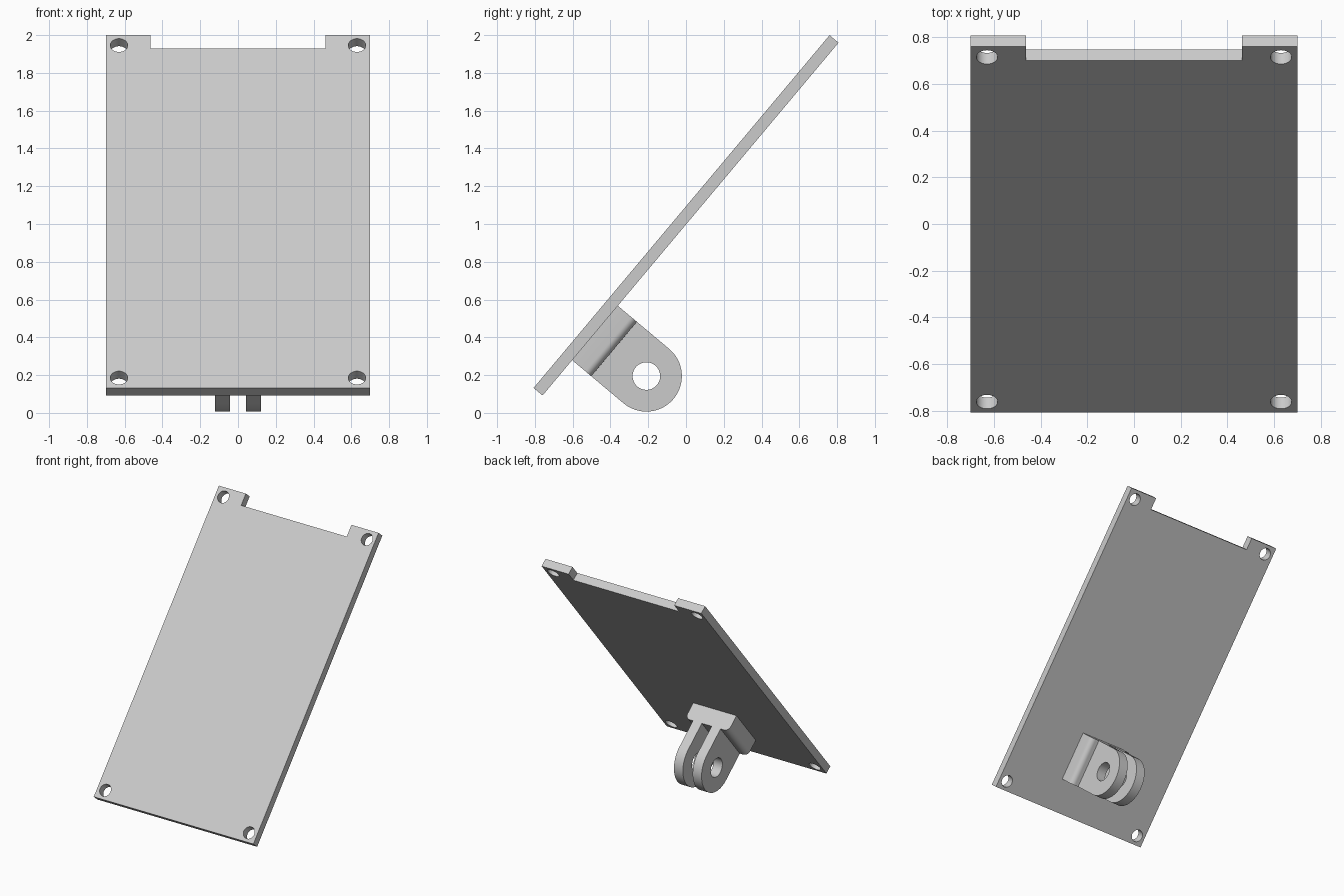
import bpy
import bmesh
from math import cos, sin, pi, radians
from mathutils import Matrix, Vector

cube = bpy.data.objects.get("Cube")
if cube:
    bpy.data.objects.remove(cube, do_unlink=True)

grey = bpy.data.materials.new("light grey")
grey.use_nodes = True
grey.diffuse_color = (0.6, 0.6, 0.6, 1)
grey.node_tree.nodes["Principled BSDF"].inputs["Base Color"].default_value = (0.6, 0.6, 0.6, 1)

# Main dimensions, measured in the plane of the tilted plate
LENGTH, HALF_W, THICK = 2.438, 0.70, 0.062
TILT = Matrix.Translation((0, -0.807, 0.132)) @ Matrix.Rotation(radians(50), 4, "X")
MOUNT_U, MOUNT_R, BLOCK_END, PIN = 0.432, 0.188, -0.194, -0.417


def arc(cx, cy, r, start, end, n):
    steps = [radians(start + (end - start) * i / n) for i in range(n + 1)]
    return [(cx + r * cos(a), cy + r * sin(a)) for a in steps]


def circle(cx, cy, r, n=40):
    return arc(cx, cy, r, 0, 360, n)[:-1]


def extruded(name, loops, depth, place):
    """Fill closed loops (outline, then holes), extrude them and tilt into place."""
    curve = bpy.data.curves.new(name, "CURVE")
    curve.dimensions = "2D"
    curve.fill_mode = "BOTH"
    curve.extrude = depth / 2
    for loop in loops:
        spline = curve.splines.new("POLY")
        spline.points.add(len(loop) - 1)
        for point, (a, b) in zip(spline.points, loop):
            point.co = (a, b, 0, 1)
        spline.use_cyclic_u = True
    helper = bpy.data.objects.new(name + "_outline", curve)
    bpy.context.collection.objects.link(helper)
    graph = bpy.context.evaluated_depsgraph_get()
    mesh = bpy.data.meshes.new_from_object(helper.evaluated_get(graph))
    bpy.data.objects.remove(helper, do_unlink=True)

    bm = bmesh.new()
    bm.from_mesh(mesh)
    bmesh.ops.remove_doubles(bm, verts=bm.verts, dist=1e-5)
    bmesh.ops.recalc_face_normals(bm, faces=bm.faces)
    bm.transform(TILT @ place)
    bm.to_mesh(mesh)
    bm.free()
    mesh.materials.clear()
    mesh.materials.append(grey)
    obj = bpy.data.objects.new(name, mesh)
    bpy.context.collection.objects.link(obj)
    bpy.ops.object.select_all(action="DESELECT")
    obj.select_set(True)
    bpy.context.view_layer.objects.active = obj
    bpy.ops.object.shade_smooth_by_angle(angle=radians(30))
    return obj


# Plate with a notched top edge and four corner holes
notch_x, notch_u = 0.463, LENGTH - 0.092
outline = [(-HALF_W, 0), (HALF_W, 0), (HALF_W, LENGTH), (notch_x, LENGTH),
           (notch_x, notch_u), (-notch_x, notch_u), (-notch_x, LENGTH), (-HALF_W, LENGTH)]
holes = [circle(sx * 0.63, u, 0.046) for sx in (-1, 1) for u in (0.07, LENGTH - 0.07)]
extruded("plate", [outline] + holes, THICK, Matrix.Translation((0, 0, -THICK / 2)))

# Mount block with rounded lower side edges
bw, br = 0.19, 0.04
block = ([(bw, -THICK), (-bw, -THICK)]
         + arc(-bw + br, BLOCK_END + br, br, 180, 270, 8)
         + arc(bw - br, BLOCK_END + br, br, 270, 360, 8))
extruded("mount_block", [block], 2 * MOUNT_R,
         Matrix.Translation((0, MOUNT_U, 0)) @ Matrix.Rotation(pi / 2, 4, "X"))

# Pair of rounded prongs with a pin hole
prong = ([(MOUNT_U + MOUNT_R, BLOCK_END), (MOUNT_U - MOUNT_R, BLOCK_END)]
         + arc(MOUNT_U, PIN, MOUNT_R, 180, 360, 32))
sideways = Matrix(((0, 0, 1, 0), (1, 0, 0, 0), (0, 1, 0, 0), (0, 0, 0, 1)))
for side, sx in (("left", 1), ("right", -1)):
    extruded(side + "_prong", [prong, circle(MOUNT_U, PIN, 0.073)], 0.078,
             Matrix.Translation(Vector((sx * 0.082, 0, 0))) @ sideways)
